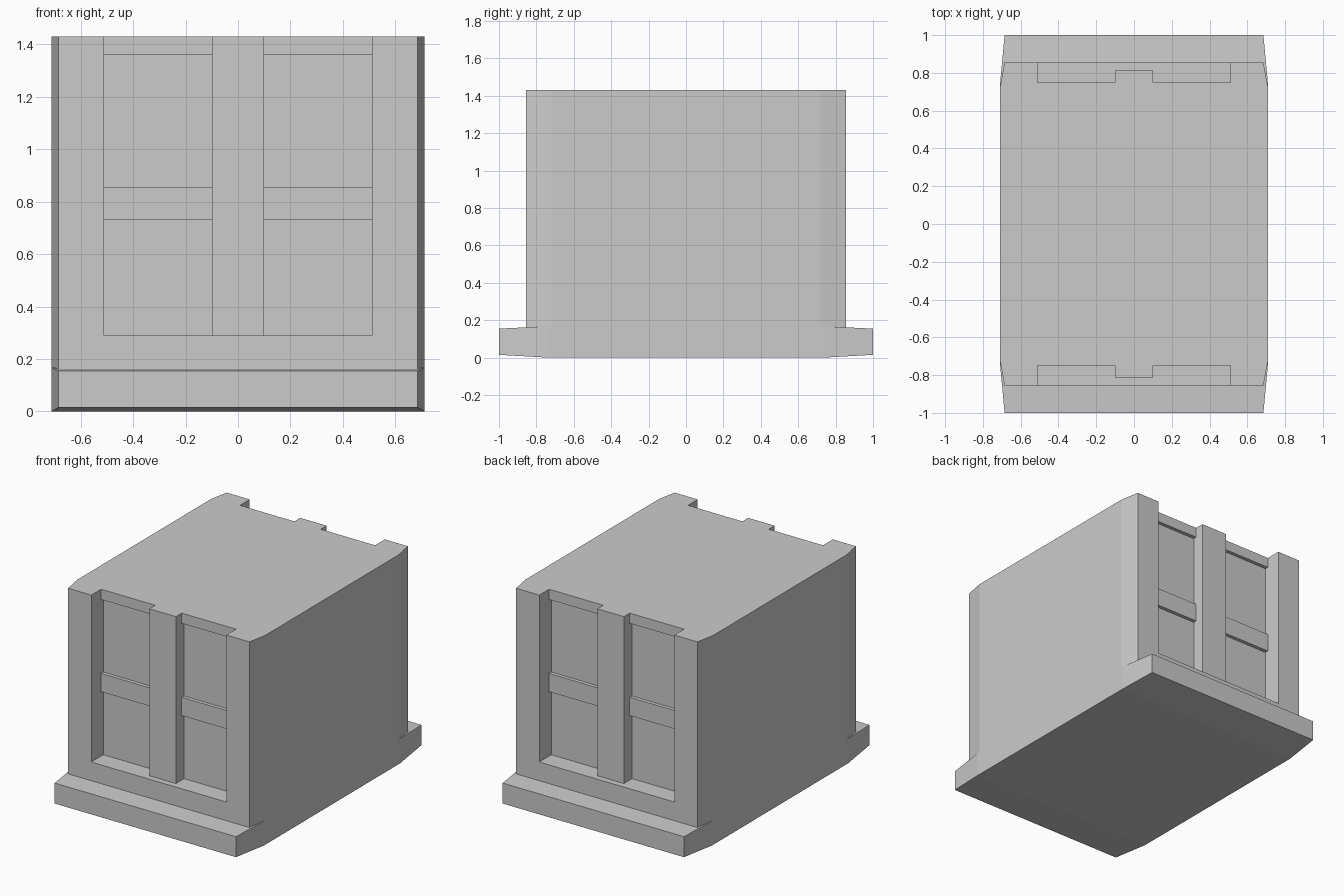
import bpy, bmesh

if "Cube" in bpy.data.objects:
    bpy.data.objects.remove(bpy.data.objects["Cube"])


def loft(name, rings):
    """Closed solid through matching rings of points."""
    bm = bmesh.new()
    loops = [[bm.verts.new(p) for p in ring] for ring in rings]
    n = len(rings[0])
    for a, b in zip(loops, loops[1:]):
        for i in range(n):
            j = (i + 1) % n
            bm.faces.new((a[i], a[j], b[j], b[i]))
    bm.faces.new(loops[0][::-1])
    bm.faces.new(loops[-1])
    bmesh.ops.recalc_face_normals(bm, faces=bm.faces)
    mesh = bpy.data.meshes.new(name)
    bm.to_mesh(mesh)
    bm.free()
    obj = bpy.data.objects.new(name, mesh)
    bpy.context.collection.objects.link(obj)
    return obj


def prism(name, outline, z0, z1):
    return loft(name, [[(x, y, z) for x, y in outline] for z in (z0, z1)])


# Base slab, tapering toward both ends
sections = [(-1, .685, .015, .155), (-.735, .71, 0, .168),
            (.735, .71, 0, .168), (1, .685, .015, .155)]
loft("base", [[(-w, y, b), (w, y, b), (w, y, t), (-w, y, t)]
              for y, w, b, t in sections])

# Main block with narrow chamfered corners
body = prism("body", [(-.685, -.855), (.685, -.855), (.71, -.72), (.71, .72),
                      (.685, .855), (-.685, .855), (-.71, .72), (-.71, -.72)],
             .16, 1.43)

for side, label in ((-1, "front"), (1, "back")):
    # Recessed panels either side of a mullion, open at the top
    half = [(.51, 1), (.51, .725), (.10, .725), (.10, .813)]
    outline = half + [(-x, y) for x, y in reversed(half)]
    cutter = prism(label + "_recess_cutter",
                   [(x, side * y) for x, y in outline], .29, 1.6)
    cutter.hide_render = True
    mod = body.modifiers.new(label + "_recess", 'BOOLEAN')
    mod.operation = 'DIFFERENCE'
    mod.solver = 'EXACT'
    mod.object = cutter
    bpy.context.view_layer.objects.active = body
    bpy.ops.object.modifier_apply(modifier=mod.name)
    bpy.data.objects.remove(cutter)

    # Cross rails in the middle and at the top of each panel
    for sx, hand in ((-1, "left"), (1, "right")):
        for z0, z1, level in ((.73, .855, "middle"), (1.36, 1.43, "top")):
            prism(f"{label}_{hand}_{level}_rail",
                  [(sx * x, side * y) for x, y in
                   ((.10, .725), (.51, .725), (.51, .75), (.10, .75))], z0, z1)
